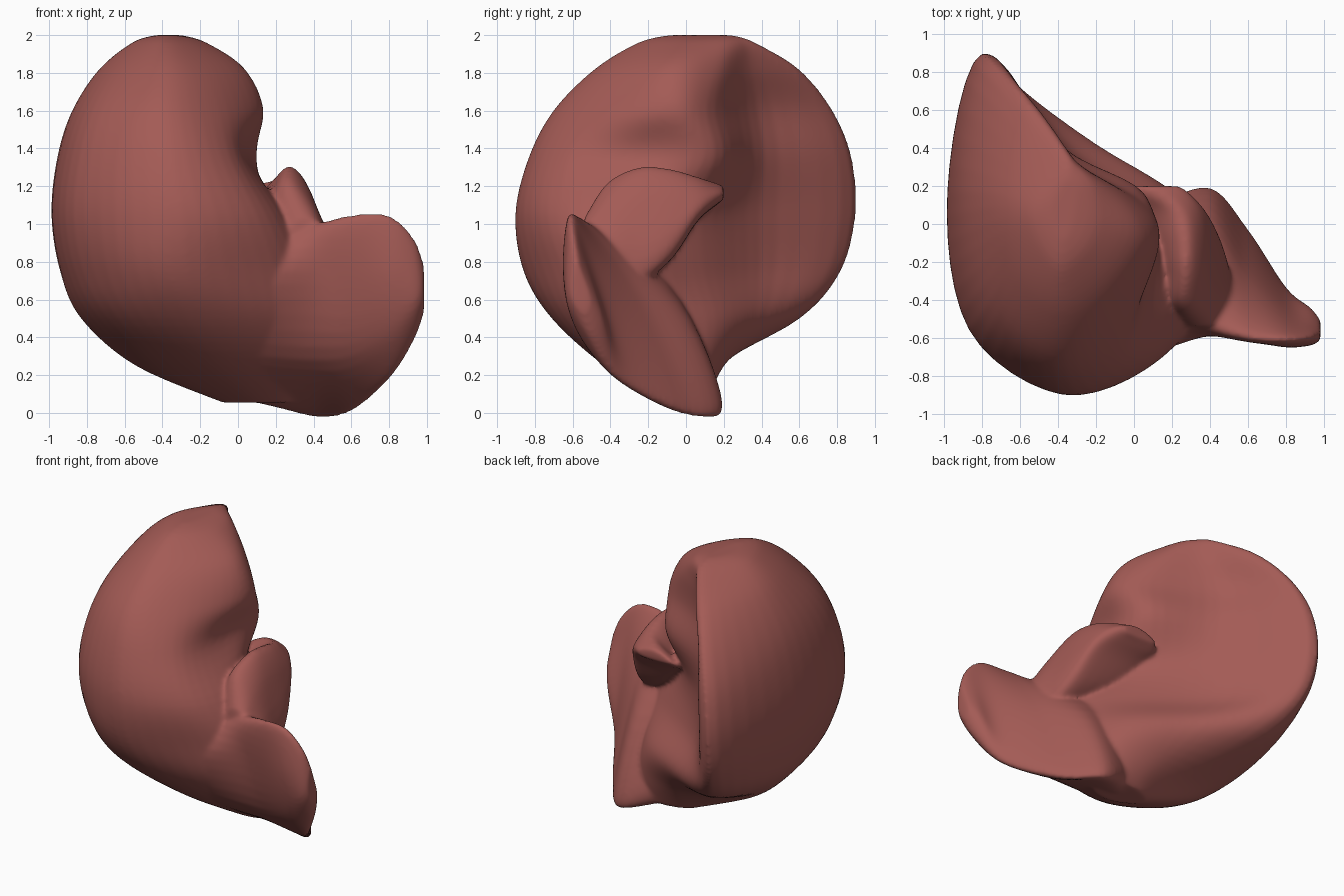
import bpy, bmesh
from mathutils import Vector

if "Cube" in bpy.data.objects:
    bpy.data.objects.remove(bpy.data.objects["Cube"])


def spline(points, steps, closed):
    """Catmull-Rom curve through the points."""
    n, out = len(points), []
    for i in range(n if closed else n - 1):
        if closed:
            a, b, c, d = (points[(i + k) % n] for k in (-1, 0, 1, 2))
        else:
            a, b, c, d = (points[min(max(i + k, 0), n - 1)] for k in (-1, 0, 1, 2))
        for s in range(steps):
            t = s / steps
            out.append(0.5 * (2 * b + (c - a) * t + (2 * a - 5 * b + 4 * c - d) * t * t
                              + (3 * b - a - 3 * c + d) * t ** 3))
    if not closed:
        out.append(points[-1].copy())
    return out


def loft(bm, rings):
    """Smooth closed skin through a stack of rings with equal point counts."""
    rings = [spline([Vector(p) for p in r], 6, True) for r in rings]
    columns = [spline(list(c), 6, False) for c in zip(*rings)]
    grid = [[bm.verts.new(p) for p in c] for c in columns]
    n, faces = len(grid), []
    for i in range(n):
        a, b = grid[i], grid[(i + 1) % n]
        for j in range(len(a) - 1):
            faces.append(bm.faces.new((a[j], b[j], b[j + 1], a[j + 1])))
    for j in (0, -1):
        faces.append(bm.faces.new([c[j] for c in grid]))
    bmesh.ops.recalc_face_normals(bm, faces=faces)


bm = bmesh.new()

# Main lobe: horizontal sections, split into the domed side and the hollow side
heights = (0.055, 0.25, 0.5, 0.75, 1.05, 1.35, 1.6, 1.82, 1.96, 2.0)
dome = [  # back rim, left, front left, front
    ((0.0, .08), (-.08, .02), (-.05, -.05), (.1, -.12)),
    ((-.32, .15), (-.54, 0), (-.42, -.26), (-.1, -.43)),
    ((-.62, .6), (-.83, .12), (-.69, -.47), (-.27, -.71)),
    ((-.76, .82), (-.94, .14), (-.82, -.53), (-.36, -.86)),
    ((-.8, .9), (-.985, .17), (-.87, -.56), (-.38, -.9)),
    ((-.77, .88), (-.955, .17), (-.84, -.52), (-.41, -.83)),
    ((-.68, .78), (-.875, .17), (-.77, -.42), (-.42, -.7)),
    ((-.54, .6), (-.73, .16), (-.65, -.24), (-.41, -.48)),
    ((-.39, .36), (-.55, .12), (-.53, -.07), (-.4, -.25)),
    ((-.36, .24), (-.43, .12), (-.43, 0), (-.38, -.09)),
]
hollow = [  # front right, right, ridge, hollow
    ((.25, -.1), (.32, 0), (.25, .1), (.1, .1)),
    ((.28, -.36), (.4, -.15), (.3, .1), (0, .2)),
    ((.25, -.56), (.42, -.25), (.24, .11), (-.1, .36)),
    ((.2, -.65), (.4, -.3), (.12, .04), (-.33, .39)),
    ((.1, -.73), (.25, -.35), (.02, .03), (-.38, .39)),
    ((-.04, -.67), (.065, -.25), (.06, .15), (-.38, .41)),
    ((-.1, -.54), (.125, -.15), (.05, .11), (-.4, .38)),
    ((-.17, -.37), (.035, -.08), (-.07, .16), (-.32, .34)),
    ((-.26, -.17), (-.17, 0), (-.2, .19), (-.3, .31)),
    ((-.34, -.05), (-.31, .06), (-.3, .17), (-.32, .22)),
]
loft(bm, [[(x, y, z) for x, y in d + h] for z, d, h in zip(heights, dome, hollow)])

# Side lobe: sections along x, from the root to the rounded tip
stations = (.12, .4, .6, .8, .93, .985)
flap = [  # top, front upper, front lower, bottom, back lower, back upper
    ((-.3, .98), (-.675, .75), (-.47, .3), (-.02, .05), (.1, .2), (-.1, .7)),
    ((-.5, 1.0), (-.59, .75), (-.44, .28), (.05, .01), (.19, .05), (-.03, .57)),
    ((-.59, 1.05), (-.6, .72), (-.46, .3), (-.1, .025), (-.04, .1), (-.28, .66)),
    ((-.61, 1.05), (-.65, .75), (-.57, .42), (-.37, .18), (-.34, .3), (-.47, .75)),
    ((-.6, .93), (-.64, .75), (-.62, .55), (-.49, .38), (-.44, .5), (-.53, .77)),
    ((-.58, .79), (-.61, .7), (-.6, .6), (-.54, .53), (-.51, .6), (-.55, .73)),
]
loft(bm, [[(x, y, z) for y, z in r] for x, r in zip(stations, flap)])

# Small ridge lobe bridging the notch: sections along y
depths = (-.54, -.42, -.25, -.08, .06, .15, .2)
bridge = [  # left base, left, peak, right, right base
    ((.22, .8), (.27, .95), (.34, 1.03), (.44, .98), (.47, .8)),
    ((.1, .8), (.2, 1.14), (.29, 1.21), (.43, 1.05), (.52, .75)),
    ((.05, .85), (.17, 1.17), (.28, 1.3), (.41, 1.11), (.49, .7)),
    ((.02, .9), (.14, 1.17), (.28, 1.29), (.4, 1.11), (.43, .82)),
    ((-.02, 1.04), (.11, 1.17), (.25, 1.25), (.36, 1.14), (.35, 1.02)),
    ((-.05, 1.1), (.06, 1.19), (.18, 1.22), (.3, 1.16), (.26, 1.1)),
    ((-.02, 1.14), (.05, 1.19), (.14, 1.2), (.24, 1.17), (.2, 1.13)),
]
loft(bm, [[(x, y, z) for x, z in r] for y, r in zip(depths, bridge)])

# Fuse the lobes into one soft surface
mesh = bpy.data.meshes.new("organ_body")
bm.to_mesh(mesh)
bm.free()
organ = bpy.data.objects.new("organ_body", mesh)
bpy.context.collection.objects.link(organ)
fuse = organ.modifiers.new("fuse", 'REMESH')
fuse.mode = 'VOXEL'
fuse.voxel_size = 0.014
fuse.use_smooth_shade = True
soften = organ.modifiers.new("soften", 'SMOOTH')
soften.factor = 0.5
soften.iterations = 12

# Muted red flesh
flesh = bpy.data.materials.new("muted_red")
flesh.diffuse_color = (0.37, 0.105, 0.092, 1)
flesh.use_nodes = True
flesh.node_tree.nodes["Principled BSDF"].inputs["Base Color"].default_value = flesh.diffuse_color
mesh.materials.append(flesh)
for p in mesh.polygons:
    p.use_smooth = True
